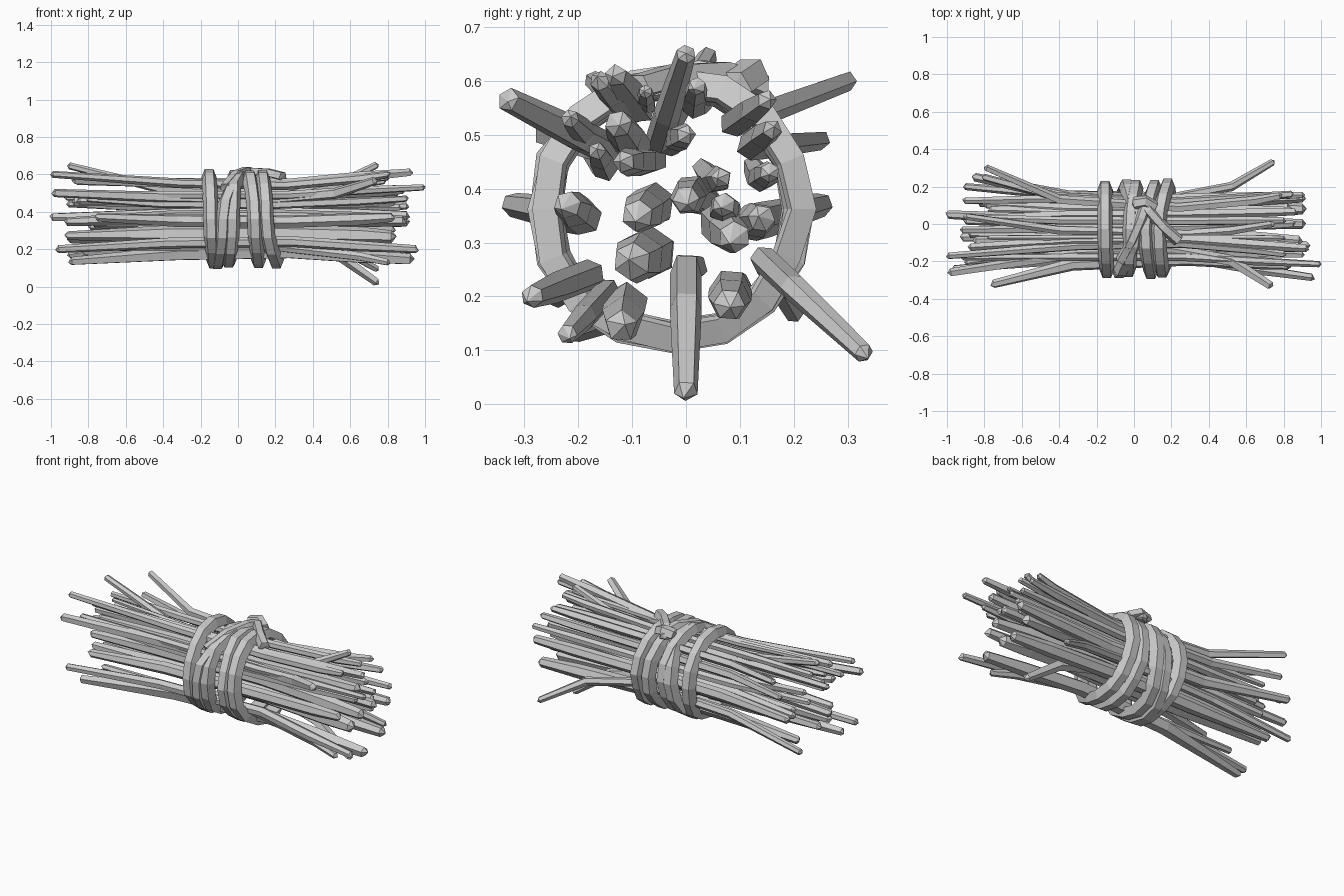
import bpy, math, random
from mathutils import Vector

if "Cube" in bpy.data.objects:
    bpy.data.objects.remove(bpy.data.objects["Cube"])

random.seed(4)
CY, CZ = -0.027, 0.362            # bundle axis


def make_object(name, verts, faces):
    me = bpy.data.meshes.new(name)
    me.from_pydata([tuple(v) for v in verts], [], faces)
    me.update()
    ob = bpy.data.objects.new(name, me)
    bpy.context.collection.objects.link(ob)
    return ob


def sweep(name, path, frames, sizes, profile, closed=False, tip=0.5):
    """Sweep a profile along a path; open ends get a blunt pointed cap."""
    n, m = len(profile), len(path)
    verts, faces = [], []
    for p, (u, v), (a, b) in zip(path, frames, sizes):
        verts += [p + u * c * a + v * s * b for c, s in profile]
    for i in range(m if closed else m - 1):
        j = (i + 1) % m
        for k in range(n):
            l = (k + 1) % n
            faces.append((i * n + k, i * n + l, j * n + l, j * n + k))
    if not closed:
        for i, nb in ((0, 1), (m - 1, m - 2)):
            d = (path[i] - path[nb]).normalized()
            off = Vector((0, random.uniform(-.4, .4), random.uniform(-.4, .4)))
            verts.append(path[i] + (d * tip + off) * sizes[i][0])
            c = len(verts) - 1
            for k in range(n):
                l = (k + 1) % n
                faces.append((c, i * n + l, i * n + k) if i == 0 else (c, i * n + k, i * n + l))
    return make_object(name, verts, faces)


def ngon(n, rot=0.0):
    return [(math.cos(rot + 2 * math.pi * k / n), math.sin(rot + 2 * math.pi * k / n)) for k in range(n)]


def stick(name, pts, r, sides):
    path = [Vector(p) for p in pts]
    frames = []
    for i in range(len(path)):
        t = (path[min(i + 1, len(path) - 1)] - path[max(i - 1, 0)]).normalized()
        v = t.cross(Vector((0, 1, 0))).normalized()
        frames.append((v.cross(t), v))
    thin = min(r * .85, .023)
    sizes = [(s, s) for s in [thin] + [r * 1.15] * (len(path) - 2) + [r * .85]]
    return sweep(name, path, frames, sizes, ngon(sides, random.uniform(0, 1)), tip=.8)


# right-hand tips: y, z, radius, x
tips = [
    (-.33, .565, .027, .73), (-.215, .53, .02, .99), (-.16, .60, .022, .8), (-.13, .61, .025, .92),
    (-.125, .52, .03, .88), (-.075, .58, .015, .8), (0, .65, .022, .74), (.02, .59, .02, .8),
    (0, .50, .022, .85), (.065, .42, .022, .86), (.15, .565, .022, .78), (.16, .51, .022, .84),
    (.155, .43, .022, .9), (0, .38, .03, .9), (.07, .37, .026, .84), (.14, .345, .03, .9),
    (.09, .31, .035, .82), (-.09, .35, .035, .88), (-.115, .45, .025, .83), (-.165, .47, .02, .9),
    (-.22, .37, .03, .82), (-.1, .265, .042, .82), (-.12, .145, .036, .92), (-.285, .2, .025, .95),
    (-.22, .13, .022, .8), (0, .025, .027, .74), (.33, .095, .022, .74), (.08, .185, .035, .9),
]
# left-hand tips that clearly splay: index -> y, z, x
left = {0: (-.26, .5, -.98), 2: (-.17, .6, -.99), 6: (.04, .645, -.9), 10: (.3, .6, -.79),
        11: (.25, .49, -.8), 15: (.25, .37, -.85), 20: (-.32, .37, -.75), 22: (-.21, .135, -.89),
        26: (.2, .17, -.9), 23: (-.24, .2, -.96), 13: (.05, .37, -.99)}
kinked = {0, 6, 25, 26}
middle = {0: (-.14, .47), 6: (-.05, .49), 25: (0, .25), 26: (.16, .26)}

for i, (y, z, r, x) in enumerate(tips):
    mid = Vector((y - CY, z - CZ)) * 0.84
    mid += Vector((random.uniform(-.025, .025), random.uniform(-.025, .025)))
    if i in middle:
        mid = Vector((middle[i][0] - CY, middle[i][1] - CZ))
    if mid.length > 0.195:
        mid = mid.normalized() * 0.195
    my, mz = CY + mid.x, CZ + mid.y
    if i in left:
        ly, lz, lx = left[i]
    else:
        f = random.uniform(1.0, 1.2)
        ly = CY + mid.x * f + random.uniform(-.03, .03)
        lz = CZ + mid.y * f + random.uniform(-.03, .03)
        lx = -random.uniform(0.76, 0.92)
    pts = [(lx, ly, lz), (-random.uniform(.3, .42), my + (ly - my) * .2, mz + (lz - mz) * .2),
           (random.uniform(.18, .3), my, mz)]
    t = .3 if i in kinked else .6
    pts.append((.52 if i in kinked else .65, my + (y - my) * t, mz + (z - mz) * t))
    pts.append((x, y, z))
    stick(f"stick_{i + 1}", pts, r, random.choice((5, 6, 6)))


# binding loops: x at bottom, front, top and back, then radius
strap_profile = [(-1, -.7), (-.6, -1), (.6, -1), (1, -.7), (.55, 1), (-.55, 1)]
loops = [(-.13, -.145, -.155, -.155, .236), (-.11, -.08, .01, -.04, .238), (-.05, -.03, -.02, .01, .234),
         (.11, .09, .06, .11, .236), (.205, .15, .13, .18, .236)]
for i, (xb, xf, xt, xk, rad) in enumerate(loops):
    path, frames, sizes = [], [], []
    N = 16
    for k in range(N):
        a = 2 * math.pi * k / N
        c, s = math.cos(a), math.sin(a)
        x = (xk if c > 0 else xf) * c * c + (xt if s > 0 else xb) * s * s
        rr = rad + random.uniform(-.006, .006)
        path.append(Vector((x, CY + c * rr, CZ + s * rr)))
        frames.append((Vector((1, 0, 0)), Vector((0, c, s))))
        sizes.append((.041, .027))
    sweep(f"binding_loop_{i + 1}", path, frames, sizes, strap_profile, closed=True)


# knot and loose tail lying over the top
def strap(name, pts, w, h):
    path = [Vector(p) for p in pts]
    frames = []
    for i in range(len(path)):
        t = (path[min(i + 1, len(path) - 1)] - path[max(i - 1, 0)]).normalized()
        side = t.cross(Vector((0, 0, 1))).normalized()
        frames.append((side, side.cross(t)))
    sweep(name, path, frames, [(w, h)] * len(path), strap_profile, tip=.3)


strap("knot_tail", [(.04, .14, .59), (.08, .07, .615), (.16, -.02, .61), (.24, -.09, .59)], .032, .02)
strap("knot", [(.0, .11, .605), (.06, .12, .618), (.11, .09, .595)], .035, .022)
strap("cross_strap", [(-.07, -.2, .53), (-.01, -.09, .6), (.04, .03, .618), (.07, .12, .6)], .032, .02)
